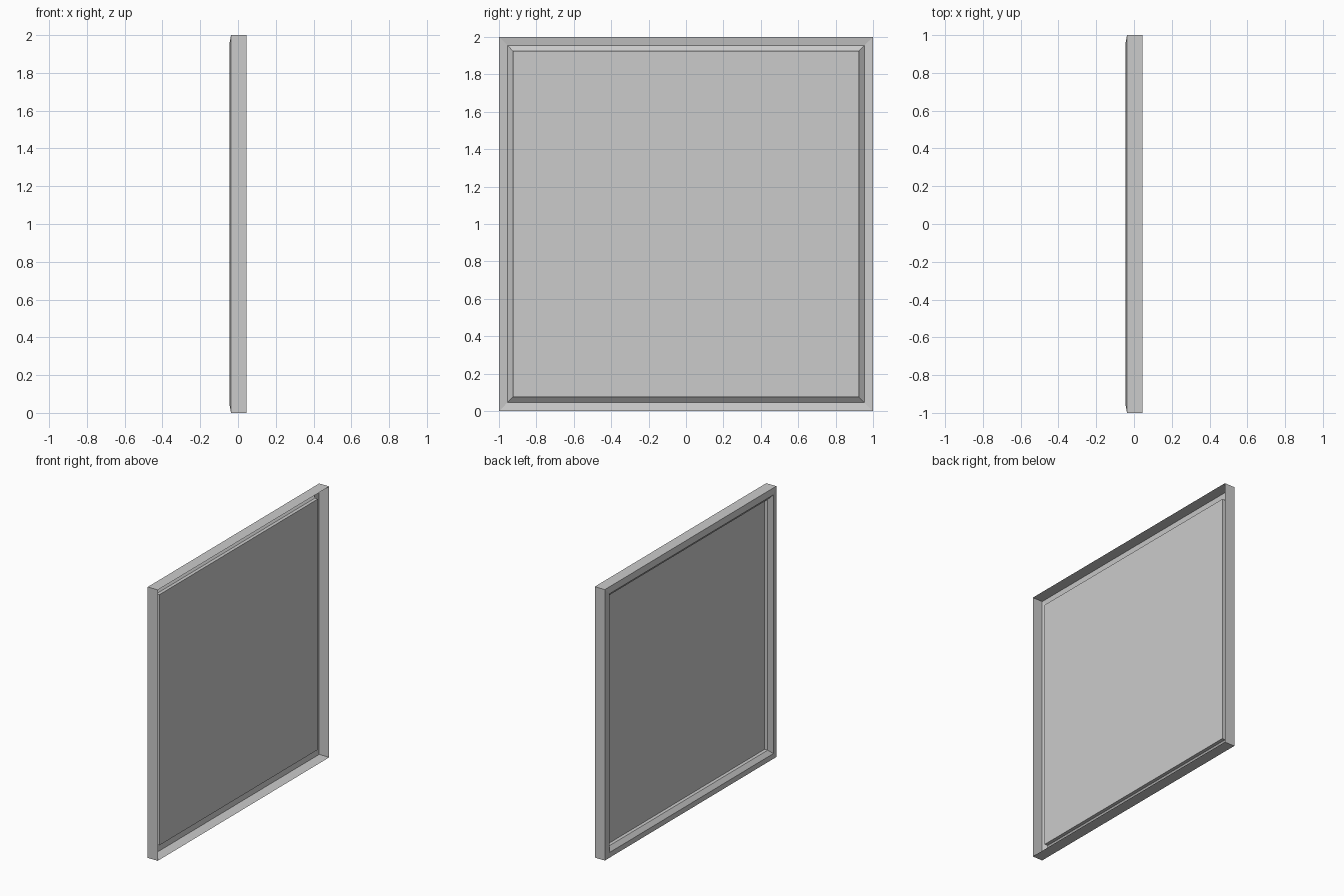
import bpy, bmesh

if "Cube" in bpy.data.objects:
    bpy.data.objects.remove(bpy.data.objects["Cube"])

# Square rings from the open back, round the lip, to the recessed panel: (half size, x)
PROFILE = [(1.0, 0.045), (1.0, -0.037), (0.955, -0.045),
           (0.925, -0.02), (0.925, 0.005)]


def square_ring(bm, half, x):
    corners = [(-1, -1), (-1, 1), (1, 1), (1, -1)]
    return [bm.verts.new((x, half * a, 1 + half * b)) for a, b in corners]


def make_object(name, bm):
    bmesh.ops.recalc_face_normals(bm, faces=bm.faces)
    # Face the visible display side (-x)
    if sum(f.normal.x * f.calc_area() for f in bm.faces) > 0:
        bmesh.ops.reverse_faces(bm, faces=bm.faces)
    mesh = bpy.data.meshes.new(name)
    bm.to_mesh(mesh)
    bm.free()
    ob = bpy.data.objects.new(name, mesh)
    bpy.context.collection.objects.link(ob)


# Frame: outer sides, sloped lip and stepped inner edge, open at the back
bm = bmesh.new()
rings = [square_ring(bm, *p) for p in PROFILE]
for a, b in zip(rings, rings[1:]):
    for i in range(4):
        j = (i + 1) % 4
        bm.faces.new((a[i], a[j], b[j], b[i]))
make_object("frame", bm)

# Recessed flat panel
bm = bmesh.new()
bm.faces.new(square_ring(bm, *PROFILE[-1]))
make_object("panel", bm)
